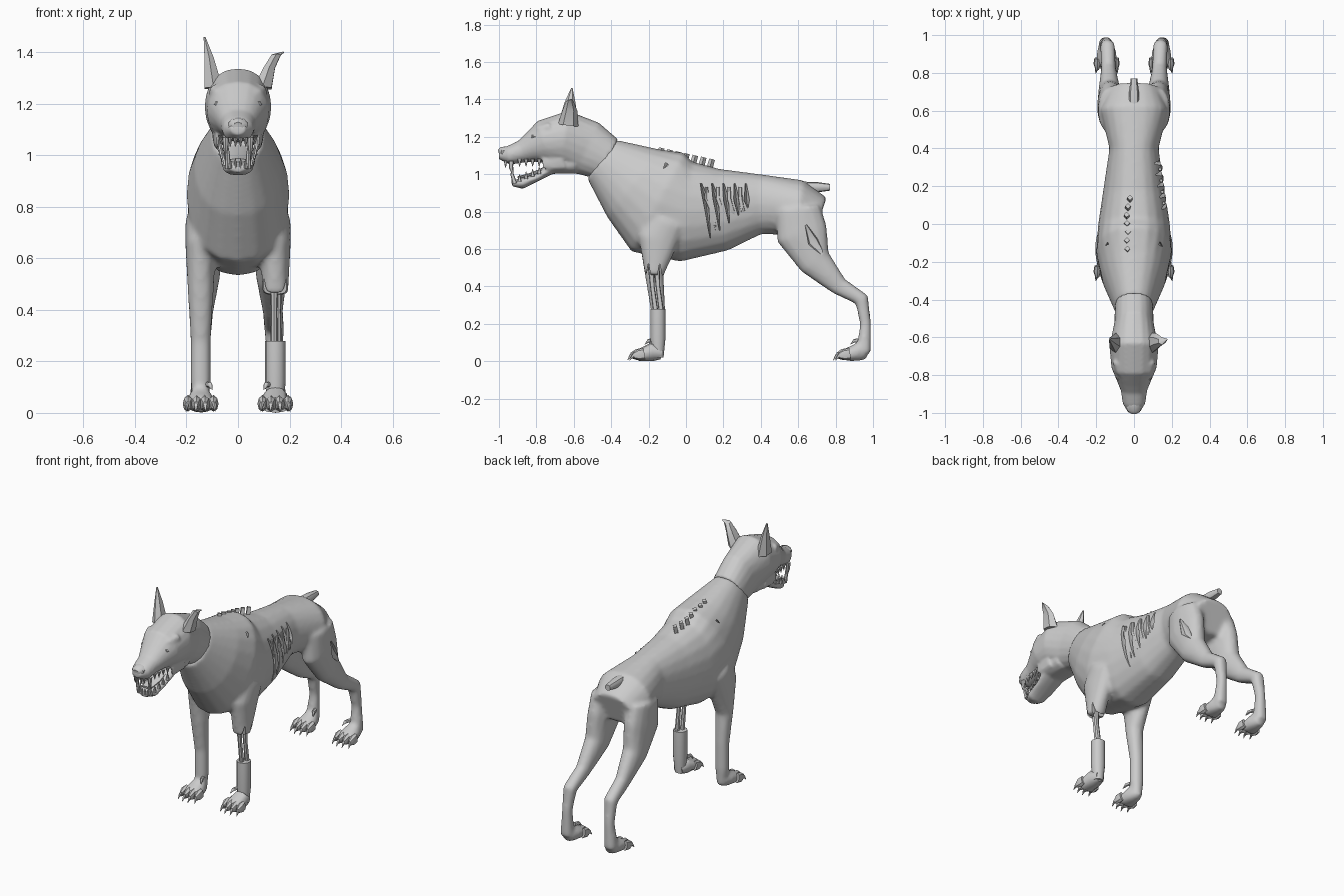
import bpy, bmesh, math, random

random.seed(4)
default = bpy.data.objects.get("Cube")
if default:
    bpy.data.objects.remove(default)

grey = bpy.data.materials.new("grey_hide")
grey.use_nodes = True
hide_colour = (0.6, 0.6, 0.6, 1)
grey.diffuse_color = hide_colour
grey.node_tree.nodes["Principled BSDF"].inputs["Base Color"].default_value = hide_colour
parts = []


def tube(bm, x, path, drift=0, shift=0, sides=8):
    """Closed tube along (y, z, radius, optional half width) points; drift moves it sideways."""
    last = len(path) - 1
    rings = []
    for k, (y, z, radius, *width) in enumerate(path):
        before, after = path[max(k - 1, 0)], path[min(k + 1, last)]
        along_y, along_z = after[0] - before[0], after[1] - before[1]
        length = math.hypot(along_y, along_z)
        half = width[0] if width else radius
        ring = []
        for i in range(sides):
            angle = math.tau * i / sides
            up = radius * math.cos(angle)
            across = math.copysign(abs(math.sin(angle)) ** 0.85, math.sin(angle))
            ring.append(bm.verts.new((x + drift * k / last + half * across,
                                      y + shift - up * along_z / length,
                                      z + up * along_y / length)))
        rings.append(ring)
    for a, b in zip(rings, rings[1:]):
        for i in range(sides):
            j = (i + 1) % sides
            bm.faces.new((a[i], a[j], b[j], b[i]))
    bm.faces.new(rings[0])
    bm.faces.new(rings[-1])


def finish(bm, name):
    bmesh.ops.recalc_face_normals(bm, faces=bm.faces)
    mesh = bpy.data.meshes.new(name)
    bm.to_mesh(mesh)
    bm.free()
    mesh.materials.append(grey)
    obj = bpy.data.objects.new(name, mesh)
    bpy.context.collection.objects.link(obj)
    parts.append(obj)
    return obj


def apply_modifiers(obj):
    depsgraph = bpy.context.evaluated_depsgraph_get()
    mesh = bpy.data.meshes.new_from_object(obj.evaluated_get(depsgraph))
    obj.modifiers.clear()
    obj.data = mesh


def fuse(obj, voxel, iterations):
    """Melt overlapping tubes into one relaxed skin."""
    remesh = obj.modifiers.new("skin", 'REMESH')
    remesh.mode = 'VOXEL'
    remesh.voxel_size = voxel
    obj.modifiers.new("relax", 'SMOOTH').iterations = iterations
    apply_modifiers(obj)


# Trunk and legs, fused into one skin
torso = [(-.45, 1.08, .13, .1), (-.28, .95, .23, .17), (-.15, .85, .3, .2),
         (0, .8, .27, .19), (.2, .81, .22, .16), (.4, .84, .16, .13),
         (.6, .82, .15, .18), (.72, .78, .1, .13)]
hind_leg = [(.6, .82, .12, .07), (.62, .68, .14, .07), (.69, .53, .09, .06),
            (.82, .4, .05, .04), (.94, .33, .04), (.96, .2, .03), (.95, .05, .04)]
foreleg = [(-.1, .75, .1, .06), (-.15, .65, .11, .06), (-.17, .46, .05),
           (-.15, .28, .04), (-.15, .12, .04), (-.15, .02, .03)]
paw = [(.97, .04, .03), (.92, .05, .05), (.84, .03, .03, .06)]
fore, hind = -1.1, 0  # lengthwise offset of each pair of paws
leg_x = .145

bm = bmesh.new()
tube(bm, 0, torso, sides=20)
for side in (1, -1):
    tube(bm, side * .12, hind_leg, drift=side * .03, sides=14)
    tube(bm, side * leg_x, paw, shift=hind, sides=14)
tube(bm, leg_x, foreleg[:3], sides=14)
tube(bm, -leg_x, foreleg, sides=14)
tube(bm, -leg_x, paw, shift=fore, sides=14)
body = finish(bm, "body")
fuse(body, voxel=.012, iterations=8)

# Torn openings: flank slits, thigh tear, shoulder wounds and ragged arm edge
bm = bmesh.new()
slits = []
for i in range(5):
    top, bottom = .08 + .06 * i, .13 + .05 * i
    low = .66 + .04 * i
    flank = .17 - .1 * top
    slits.append((flank, top, bottom, low))
    tube(bm, flank, [(top, .95, .005, .04), ((top + bottom) / 2, .86, .015, .04),
                     (bottom, low, .002, .04)])
tube(bm, .19, [(.64, .73, .005), (.68, .64, .03), (.75, .55, .005)])
for side in (1, -1):
    tube(bm, side * .03, [(-.05, 1.09, .005), (-.1, 1.05, .02, .05), (-.15, 1, .005)],
         drift=side * .13)
for y in (-.2, -.14):
    tube(bm, leg_x, [(y, .43, .02, .1), (y, .52, .002, .1)])
cutter = finish(bm, "wound_cutter")
cutter.hide_render = True
wounds = body.modifiers.new("wounds", 'BOOLEAN')
wounds.operation = 'DIFFERENCE'
wounds.object = cutter
apply_modifiers(body)
parts.remove(cutter)
bpy.data.objects.remove(cutter)

# Left foreleg: bare bones above the remaining forearm and paw
bm = bmesh.new()
tube(bm, leg_x, foreleg[3:], sides=12)
tube(bm, leg_x, paw, shift=fore, sides=12)
finish(bm, "left_forearm")
bm = bmesh.new()
for y, x in ((-.18, .14), (-.15, .155)):
    tube(bm, x, [(y - .01, .54, .018), (y, .4, .012), (y + .02, .25, .014)])
finish(bm, "left_foreleg_bones")

# Toes and claws
bm = bmesh.new()
for side in (1, -1):
    for shift in (fore, hind):
        for i in range(4):
            spread = i - 1.5
            x = side * (leg_x + spread * .033)
            tip = .8 + .012 * abs(spread)
            tube(bm, x, [(tip + .06, .04, .03, .015), (tip + .03, .035, .03, .02),
                         (tip, .03, .015, .01)], shift=shift)
            tube(bm, x, [(tip + .02, .04, .011), (tip, .03, .009), (tip - .02, .005, .001)],
                 drift=side * spread * .005, shift=shift)
        tube(bm, side * .12, [(.93, .11, .012), (.9, .11, .01), (.88, .09, .001)],
             drift=-side * .02, shift=shift)
finish(bm, "toes_and_claws")

# Head with neck, upper muzzle and lower jaw
bm = bmesh.new()
tube(bm, 0, [(-.42, 1.08, .12, .1), (-.53, 1.14, .15, .105), (-.65, 1.19, .15, .13),
             (-.76, 1.17, .12, .12), (-.83, 1.14, .08, .09), (-.88, 1.12, .06, .07),
             (-.95, 1.1, .05, .06), (-1, 1.1, .02, .03)], sides=20)
tube(bm, 0, [(-.6, 1.06, .06, .09), (-.72, 1.03, .03, .08), (-.8, .98, .02, .07),
             (-.88, .95, .03, .06), (-.93, .95, .015, .03)], sides=14)
for side in (1, -1):
    # Brow ridge, then the skin at the corner of the mouth
    tube(bm, side * .085, [(-.73, 1.25, .03), (-.79, 1.24, .02, .03), (-.82, 1.22, .015)],
         drift=-side * .04)
    tube(bm, side * .08, [(-.66, 1.08, .06, .02), (-.73, 1.06, .04, .012),
                          (-.77, 1.06, .03, .006)])
fuse(finish(bm, "head"), voxel=.009, iterations=4)

# Eyes, nose and tongue
bm = bmesh.new()
for side in (1, -1):
    tube(bm, side * .08, [(-.77, 1.2, .018, .026), (-.825, 1.2, .01, .02)], drift=-side * .01)
finish(bm, "eyes")
bm = bmesh.new()
tube(bm, 0, [(-.95, 1.12, .03, .04), (-.985, 1.115, .03, .04), (-1, 1.11, .02)], sides=10)
finish(bm, "nose")
bm = bmesh.new()
tube(bm, 0, [(-.72, 1.04, .015, .04), (-.82, 1, .01, .04), (-.9, .98, .008, .03)], sides=10)
finish(bm, "tongue")

# Ears: right one upright, left one folded outward
bm = bmesh.new()
ear_base = (-.63, 1.26, .055, .04)
tube(bm, -.095, [ear_base, (-.62, 1.38, .03, .02), (-.61, 1.46, .004)], drift=-.035, sides=6)
finish(bm, "right_ear")
bm = bmesh.new()
tube(bm, .095, [ear_base, (-.62, 1.34, .04, .025), (-.62, 1.39, .02), (-.61, 1.4, .004)],
     drift=.08, sides=6)
finish(bm, "left_ear")

# Teeth: long fangs, then small rows
bm = bmesh.new()
for side in (1, -1):
    tube(bm, side * .048, [(-.935, 1.07, .014), (-.935, 1.03, .01), (-.92, .985, .001)])
    tube(bm, side * .04, [(-.915, .95, .012), (-.93, 1, .009), (-.925, 1.045, .001)])
    for i in range(4):
        x, y = side * (.05 + i * .005), -.89 + i * .035
        gum = .96 + i * .014
        tube(bm, x, [(y, 1.08, .012), (y, 1.04, .001)])
        tube(bm, x, [(y, gum, .011), (y, gum + .04, .001)])
    for x in (.01, .03):
        tube(bm, side * x, [(-.965, 1.07, .009), (-.965, 1.035, .002)])
        tube(bm, side * x, [(-.925, .95, .008), (-.93, .985, .002)])
finish(bm, "teeth")

# Ribs showing through the flank
bm = bmesh.new()
for flank, top, bottom, low in slits[1:]:
    tube(bm, flank, [(top - .03, .93, .008), (top - .03, .87, .012),
                     ((top + bottom) / 2 - .02, .8, .012), (bottom - .02, low, .002)])
finish(bm, "ribs")

# Spine bones and tail stub
bm = bmesh.new()
for i in range(7):
    y, z = -.15 + .045 * i, 1.07 - .01 * i
    tube(bm, random.uniform(-.04, -.02), [(y, z, .018, .014), (y + .02, z + .07, .015)], sides=4)
finish(bm, "spine_bones")
bm = bmesh.new()
tube(bm, 0, [(.62, .93, .03), (.7, .93, .028), (.77, .93, .018)], sides=10)
finish(bm, "tail_stub")

bpy.ops.object.select_all(action='DESELECT')
for obj in parts:
    obj.select_set(True)
bpy.context.view_layer.objects.active = body
bpy.ops.object.shade_smooth_by_angle(angle=math.radians(40))
